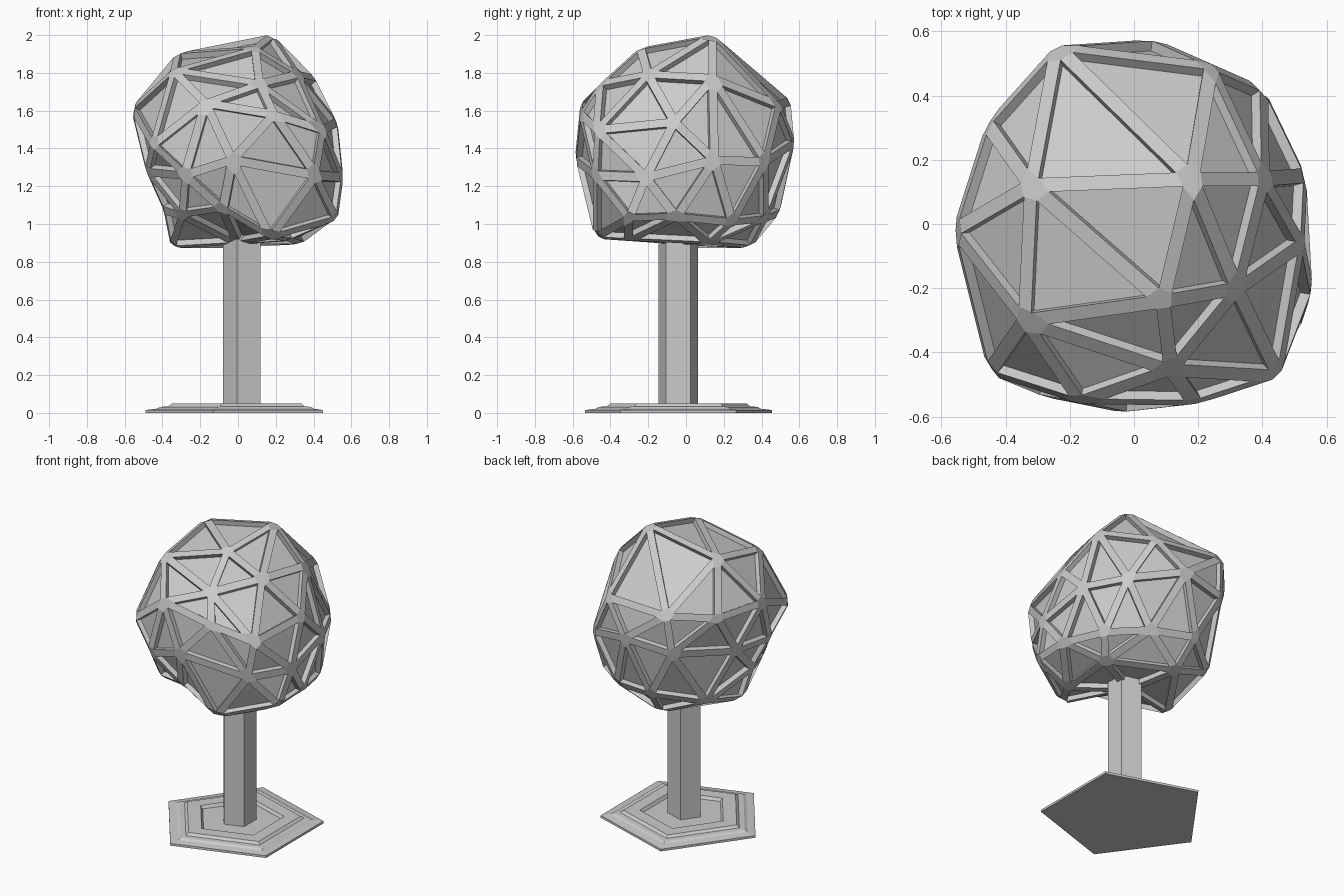
import bpy, bmesh, math
from mathutils import Vector

if "Cube" in bpy.data.objects:
    bpy.data.objects.remove(bpy.data.objects["Cube"])

CENTRE = Vector((0.03, -0.04, 0))


def finish(bm, name):
    bmesh.ops.recalc_face_normals(bm, faces=bm.faces[:])
    mesh = bpy.data.meshes.new(name)
    bm.to_mesh(mesh)
    bm.free()
    obj = bpy.data.objects.new(name, mesh)
    bpy.context.collection.objects.link(obj)
    return obj


def pentagon_loft(name, profile):
    """Five-sided solid through (radius, height) pairs, a corner facing -x."""
    bm = bmesh.new()
    rings = []
    for r, z in profile:
        angles = [math.pi + k * math.tau / 5 for k in range(5)]
        rings.append([bm.verts.new(CENTRE + Vector((r * math.cos(a), r * math.sin(a), z)))
                      for a in angles])
    for lo, hi in zip(rings, rings[1:]):
        for k in range(5):
            n = (k + 1) % 5
            bm.faces.new((lo[k], lo[n], hi[n], hi[k]))
    bm.faces.new(rings[0][::-1])
    bm.faces.new(rings[-1])
    return finish(bm, name)


# Stepped pentagonal base with a recessed middle
pentagon_loft("base", [(0.52, 0), (0.52, 0.015), (0.46, 0.022), (0.44, 0.032),
                       (0.40, 0.034), (0.38, 0.049), (0.28, 0.049), (0.265, 0.03)])

# Trunk
pentagon_loft("trunk", [(0.11, 0.02), (0.11, 0.96)])

# Crown: joints of the irregular ball
joints = [
    (.18, .14, 2.0), (-.32, .12, 1.9), (-.24, .55, 1.65), (.24, .49, 1.63),
    (.09, -.24, 1.93), (-.34, -.3, 1.81), (.115, -.45, 1.74), (.32, -.2, 1.79),
    (.405, .14, 1.77), (-.56, -.02, 1.61), (-.455, .31, 1.6), (.52, -.06, 1.54),
    (.45, -.47, 1.5), (.19, -.555, 1.58), (-.45, -.46, 1.42), (.4, .42, 1.33),
    (.53, .15, 1.34), (.55, -.21, 1.25), (.06, .57, 1.43), (-.17, -.55, 1.64),
    (-.03, -.58, 1.34), (-.28, -.53, 1.26), (.41, -.48, 1.26), (-.295, -.4, 1.05),
    (-.08, -.48, 1.08), (-.26, .52, 1.39), (-.48, .15, 1.33), (-.48, -.2, 1.28),
    (-.08, .49, 1.06), (-.35, .28, 1.0), (-.35, -.1, .88), (-.05, .34, .88),
    (-.39, -.15, 1.08), (.22, .42, 1.03), (.44, .245, 1.01), (.52, -.05, 1.04),
    (.52, -.3, 1.03), (.33, .12, .9), (.27, -.3, .92), (.17, -.48, .93), (0, -.05, .9)]
core = Vector((0, 0, 1.43))
bm = bmesh.new()
# Triangulate the joints on a unit sphere, then move them to their real places
verts = [bm.verts.new((Vector(p) - core).normalized()) for p in joints]
bmesh.ops.convex_hull(bm, input=verts)
for v, p in zip(verts, joints):
    v.co = core + (Vector(p) - core) * 1.015
bmesh.ops.recalc_face_normals(bm, faces=bm.faces[:])

# Flat struts along every edge, panels sunk between them
panel = bm.faces.layers.int.new("panel")
for f in bm.faces:
    f[panel] = 1
made = bmesh.ops.bevel(bm, geom=bm.edges[:], offset=0.024, segments=1, profile=0.5,
                       affect='EDGES', clamp_overlap=True)
for f in made["faces"]:
    f[panel] = 0
bm.normal_update()
panels = [f for f in bm.faces if f[panel] == 1]
bmesh.ops.inset_individual(bm, faces=panels, thickness=0.002, depth=-0.032)
finish(bm, "crown")
